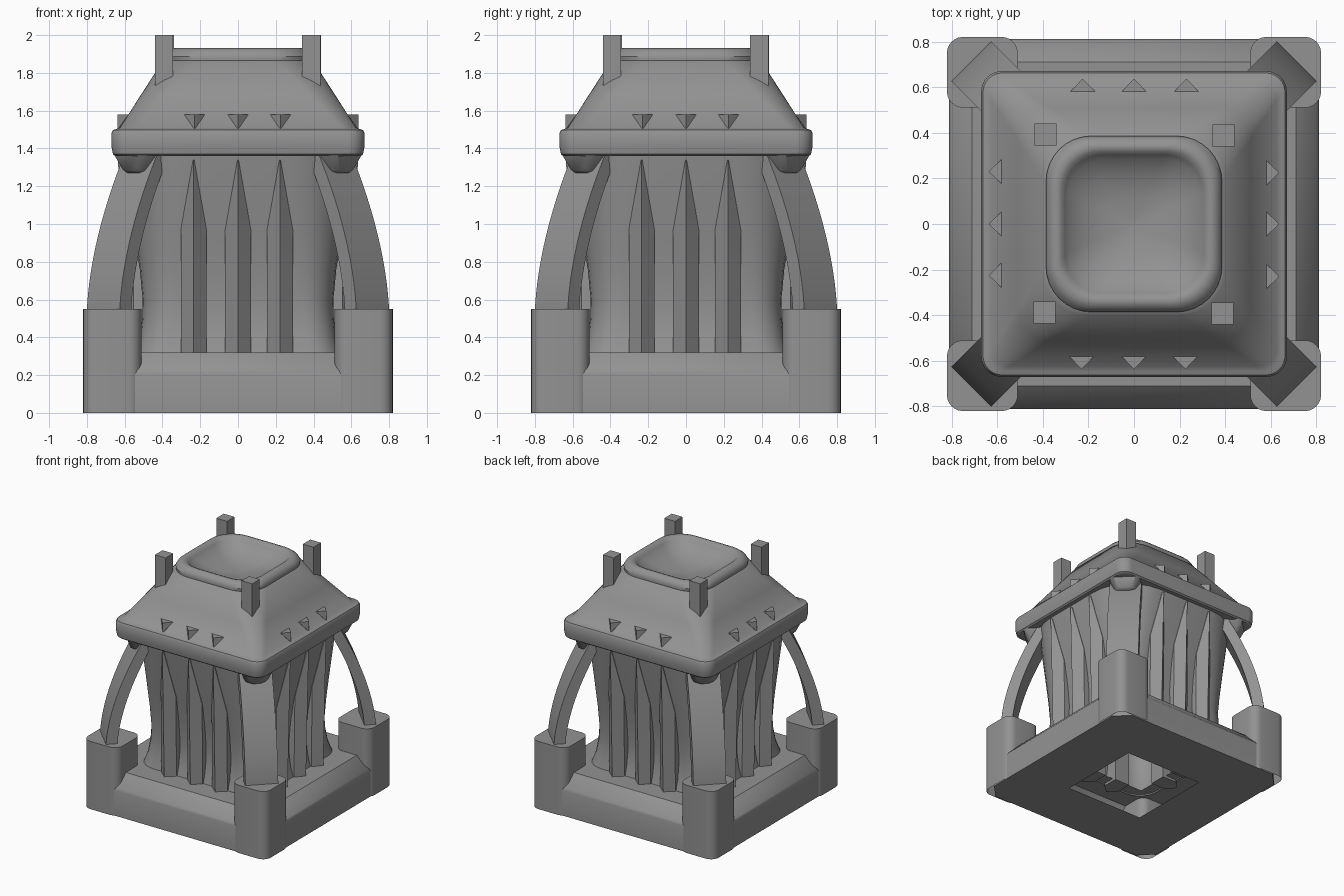
import bpy, math
from mathutils import Matrix, Vector

if "Cube" in bpy.data.objects:
    bpy.data.objects.remove(bpy.data.objects["Cube"])

# Dark grey metal shared by every part
metal = bpy.data.materials.new("dark_metal")
metal.diffuse_color = (.29, .29, .29, 1)
metal.use_nodes = True
metal.node_tree.nodes["Principled BSDF"].inputs["Base Color"].default_value = metal.diffuse_color


def make(name, verts, faces, spin=(0,), angle=30):
    """Mesh object repeated at each spin angle (degrees about z), smooth by angle."""
    vs, fs = [], []
    for a in spin:
        m, o = Matrix.Rotation(math.radians(a), 3, 'Z'), len(vs)
        vs += [tuple(m @ Vector(v)) for v in verts]
        fs += [[i + o for i in f] for f in faces]
    me = bpy.data.meshes.new(name)
    me.from_pydata(vs, [], fs)
    me.materials.append(metal)
    ob = bpy.data.objects.new(name, me)
    bpy.context.collection.objects.link(ob)
    bpy.ops.object.select_all(action='DESELECT')
    ob.select_set(True)
    bpy.context.view_layer.objects.active = ob
    bpy.ops.object.mode_set(mode='EDIT')
    bpy.ops.mesh.select_all(action='SELECT')
    bpy.ops.mesh.remove_doubles(threshold=0.0001)
    bpy.ops.mesh.normals_make_consistent(inside=False)
    bpy.ops.object.mode_set(mode='OBJECT')
    bpy.ops.object.shade_smooth_by_angle(angle=math.radians(angle))
    return ob


def loft(rings, n=6, c=(0, 0), bottom=False, top=False):
    """Stack of rounded squares; each ring is (half width, corner radius, z)."""
    verts, k = [], 4 * (n + 1)
    for h, r, z in rings:
        for q in range(4):
            cx, cy = ((1, 1), (-1, 1), (-1, -1), (1, -1))[q]
            for i in range(n + 1):
                t = math.pi / 2 * (q + i / n)
                verts.append((c[0] + cx * (h - r) + r * math.cos(t),
                              c[1] + cy * (h - r) + r * math.sin(t), z))
    faces = [(j * k + i, j * k + (i + 1) % k, (j + 1) * k + (i + 1) % k, (j + 1) * k + i)
             for j in range(len(rings) - 1) for i in range(k)]
    if bottom:
        faces.append(list(range(k))[::-1])
    if top:
        faces.append(list(range(len(verts) - k, len(verts))))
    return verts, faces


def strip(sections):
    """Closed tube through equal-size cross-sections, capped at both ends."""
    k = len(sections[0])
    verts = [p for s in sections for p in s]
    faces = [(j * k + i, j * k + (i + 1) % k, (j + 1) * k + (i + 1) % k, (j + 1) * k + i)
             for j in range(len(sections) - 1) for i in range(k)]
    return verts, faces + [list(range(k)), list(range(len(verts) - k, len(verts)))]


SIDES = (0, 90, 180, 270)
CORNERS = (45, 135, 225, 315)

# Hollow plinth with chamfered corners and a square opening underneath
make("plinth", *loft([(.35, .004, 0), (.81, .11, 0), (.81, .11, .205), (.803, .105, .225),
                      (.71, .03, .32), (.45, .004, .32)], n=1), angle=35)

# Corner posts, open at the bottom
make("corner_posts", *loft([(.155, .07, 0), (.155, .07, .55)], c=(.665, .665), top=True), spin=SIDES)

# Waisted body, rounder towards the top
make("body", *loft([(.545, .16, .31), (.52, .16, .40), (.507, .16, .50), (.505, .17, .60),
                    (.52, .19, .76), (.55, .24, .95), (.595, .32, 1.2), (.62, .36, 1.37)]))

# Pointed V-shaped ribs, three per side
for label, x in (("left", -.235), ("middle", 0), ("right", .222)):
    rib = [((x - w, -.42, z), (x - w, -b, z), (x, -r, z), (x + w, -b, z), (x + w, -.42, z))
           for z, w, b, r in ((.3, .068, .55, .61), (.97, .068, .558, .625), (1.34, .003, .622, .635))]
    make("ribs_" + label, *strip(rib), spin=SIDES, angle=20)

# Curved buttresses from posts to hood, lying on the diagonals
arch = []
for i in range(15):
    z = .5 + .9 * i / 14
    r = 1.01 - .30 * (i / 14) ** 1.75
    t = .085
    arch.append(((r, -.123, z), (r, .123, z), (r - t, .123, z - .01), (r - t, -.123, z - .01)))
make("buttresses", *strip(arch), spin=CORNERS)

# Tapered brackets below the rim corners
bracket = [((a, -w, z), (b - .03, -w, z), (b, -w + .03, z), (b, w - .03, z), (b - .03, w, z), (a, w, z))
           for z, a, b, w in ((1.27, .65, .795, .06), (1.285, .65, .81, .08), (1.37, .65, .84, .12))]
make("rim_brackets", *strip(bracket), spin=CORNERS, angle=40)

# Hood: rim band, sloping roof, rolled lip and shallow bowl in one profile
hood = [(.63, .07, 1.36), (.65, .08, 1.36), (.662, .085, 1.37), (.67, .09, 1.41), (.67, .09, 1.48),
        (.662, .085, 1.497), (.645, .08, 1.503), (.625, .08, 1.51), (.51, .14, 1.69), (.40, .20, 1.86),
        (.384, .20, 1.866), (.386, .20, 1.888), (.375, .20, 1.91), (.358, .19, 1.925), (.338, .18, 1.931),
        (.318, .17, 1.925), (.303, .165, 1.905), (.285, .16, 1.885), (.22, .13, 1.84), (.12, .07, 1.81),
        (.01, .005, 1.80)]
make("hood", *loft(hood, n=8, bottom=True, top=True), angle=38)

# Small inverted studs along the foot of the roof
for label, x in (("left", -.23), ("middle", 0), ("right", .225)):
    stud = [(x - .055, -.58, 1.58), (x + .055, -.58, 1.58), (x, -.637, 1.58), (x, -.637, 1.5), (x, -.57, 1.5)]
    make("studs_" + label, stud, [(0, 1, 2), (0, 2, 3), (2, 1, 3), (0, 3, 4), (3, 1, 4), (0, 4, 1)],
         spin=SIDES, angle=10)

# Four upright square pegs on the roof corners
peg = [[(.392 + sx * .048, .388 + sy * .048, z) for sx, sy in ((-1, -1), (1, -1), (1, 1), (-1, 1))]
       for z in (1.66, 2.0)]
make("roof_pegs", *strip(peg), spin=SIDES)
